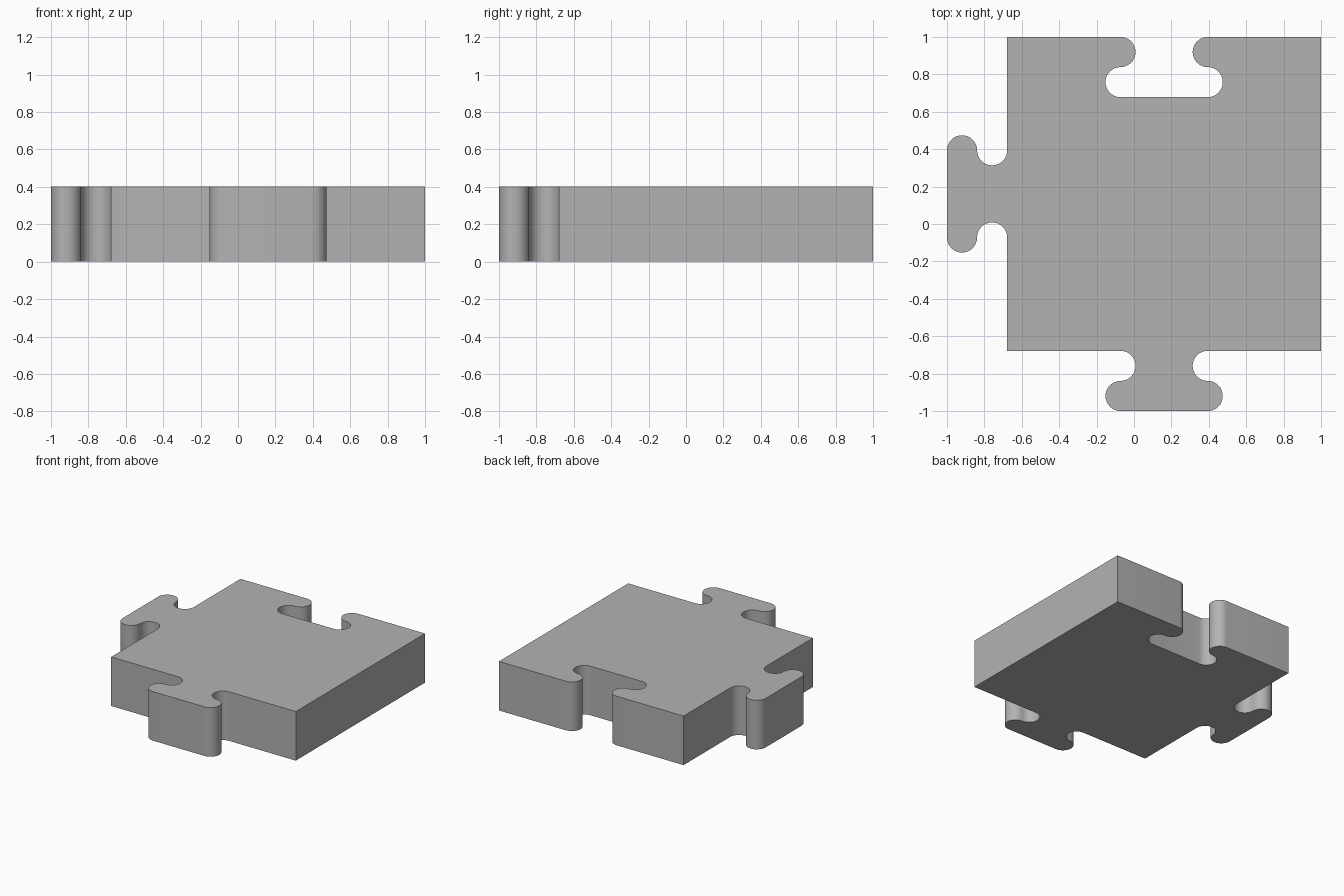
import bpy, bmesh
from math import sin, cos, pi
from mathutils import Vector

cube = bpy.data.objects.get("Cube")
if cube:
    bpy.data.objects.remove(cube, do_unlink=True)

HEIGHT = 0.403
R = 0.0805            # radius of every rounded corner on tabs and slot
C = 0.233             # distance of arc centres from the tab's axis
LOW = -1 + 4 * R      # front and left edges of the square body
MID = (1 + LOW) / 2
STEPS = 16


def tab_outline():
    """Dovetail with rounded neck and head, as (along, outward) points."""
    neck = [(-C + R * cos(a), R + R * sin(a))
            for a in (pi * (i / STEPS - 0.5) for i in range(STEPS + 1))]
    head = [(-C - R * cos(a), 3 * R + R * sin(a))
            for a in (pi * (i / STEPS - 0.5) for i in range(1, STEPS + 1))]
    half = neck + head
    return half + [(-s, n) for s, n in reversed(half)]


def edge(direction, joint):
    """One side of the square: its corner, then a tab (1), slot (-1) or nothing (0)."""
    along = Vector(direction)
    outward = Vector((along.y, -along.x))
    centre = Vector((MID, MID))
    half = (1 - LOW) / 2
    points = [centre + outward * half - along * half]
    if joint:
        points += [centre + along * s + outward * (half + joint * n)
                   for s, n in tab_outline()]
    return points


# Outline of the piece: front tab, plain right side, back slot, left tab
outline = (edge((1, 0), 1) + edge((0, 1), 0)
           + edge((-1, 0), -1) + edge((0, -1), 1))

# Extrude the outline into a slab
bm = bmesh.new()
base = bm.faces.new([bm.verts.new((p.x, p.y, 0)) for p in outline])
result = bmesh.ops.extrude_face_region(bm, geom=[base], use_keep_orig=True)
top = [g for g in result["geom"] if isinstance(g, bmesh.types.BMVert)]
bmesh.ops.translate(bm, verts=top, vec=(0, 0, HEIGHT))
bmesh.ops.recalc_face_normals(bm, faces=bm.faces)
mesh = bpy.data.meshes.new("puzzle_piece")
bm.to_mesh(mesh)
bm.free()

# Plain grey
grey = bpy.data.materials.new("grey")
grey.use_nodes = True
colour = (0.45, 0.45, 0.45, 1)
grey.diffuse_color = colour
grey.node_tree.nodes["Principled BSDF"].inputs["Base Color"].default_value = colour
mesh.materials.append(grey)

piece = bpy.data.objects.new("puzzle_piece", mesh)
bpy.context.collection.objects.link(piece)
bpy.ops.object.select_all(action='DESELECT')
piece.select_set(True)
bpy.context.view_layer.objects.active = piece
bpy.ops.object.shade_smooth_by_angle(angle=pi / 6)
